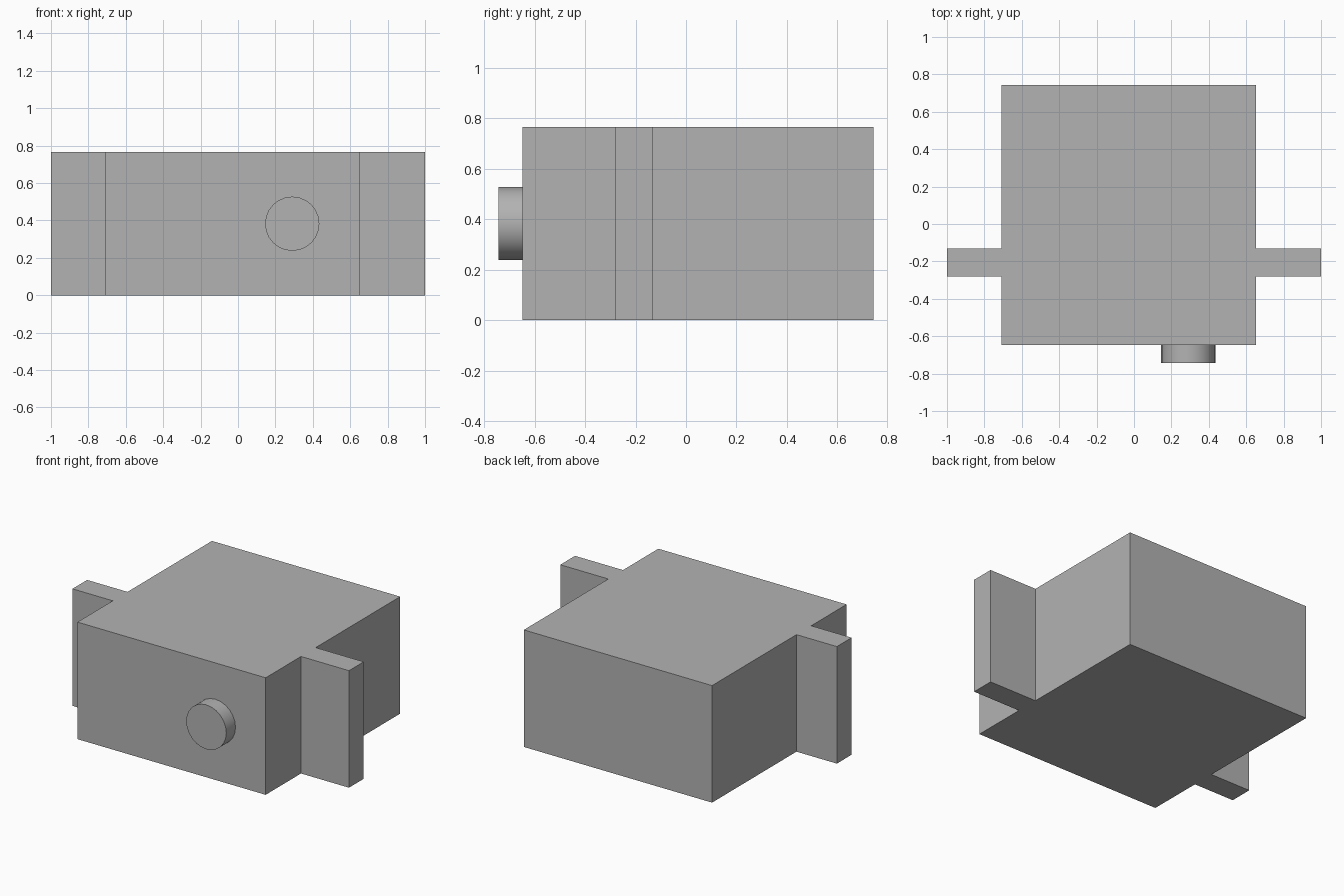
import bpy
import bmesh
import math
from mathutils import Matrix

cube = bpy.data.objects.get("Cube")
if cube:
    bpy.data.objects.remove(cube, do_unlink=True)

# Single grey finish
grey = bpy.data.materials.new("matte_grey")
grey.use_nodes = True
colour = (0.45, 0.45, 0.45, 1)
grey.diffuse_color = colour
grey.node_tree.nodes["Principled BSDF"].inputs["Base Color"].default_value = colour


def add_object(name, bm):
    bmesh.ops.recalc_face_normals(bm, faces=bm.faces)
    mesh = bpy.data.meshes.new(name)
    bm.to_mesh(mesh)
    bm.free()
    mesh.materials.append(grey)
    obj = bpy.data.objects.new(name, mesh)
    bpy.context.collection.objects.link(obj)
    return obj


HEIGHT = 0.765
LEFT, RIGHT = 0.653, -0.708
FRONT, BACK = -0.647, 0.742
EAR_FRONT, EAR_BACK = -0.282, -0.13

# Housing with side mounting ears, extruded from one plan outline
outline = [
    (RIGHT, FRONT), (LEFT, FRONT),
    (LEFT, EAR_FRONT), (1, EAR_FRONT), (1, EAR_BACK), (LEFT, EAR_BACK),
    (LEFT, BACK), (RIGHT, BACK),
    (RIGHT, EAR_BACK), (-1, EAR_BACK), (-1, EAR_FRONT), (RIGHT, EAR_FRONT),
]
bm = bmesh.new()
base = bm.faces.new([bm.verts.new((x, y, 0)) for x, y in outline])
top = bmesh.ops.extrude_face_region(bm, geom=[base], use_keep_orig=True)["geom"]
bmesh.ops.translate(bm, vec=(0, 0, HEIGHT),
                    verts=[v for v in top if isinstance(v, bmesh.types.BMVert)])
add_object("housing_with_ears", bm)

# Round output shaft on the front face
SHAFT_TIP = -0.742
bm = bmesh.new()
placement = (Matrix.Translation((0.29, (SHAFT_TIP + FRONT) / 2, HEIGHT / 2))
             @ Matrix.Rotation(math.radians(90), 4, "X"))
bmesh.ops.create_cone(bm, cap_ends=True, segments=24, radius1=0.145, radius2=0.145,
                      depth=FRONT - SHAFT_TIP, matrix=placement)
shaft = add_object("output_shaft", bm)

bpy.ops.object.select_all(action="DESELECT")
shaft.select_set(True)
bpy.context.view_layer.objects.active = shaft
bpy.ops.object.shade_smooth_by_angle(angle=math.radians(35))
